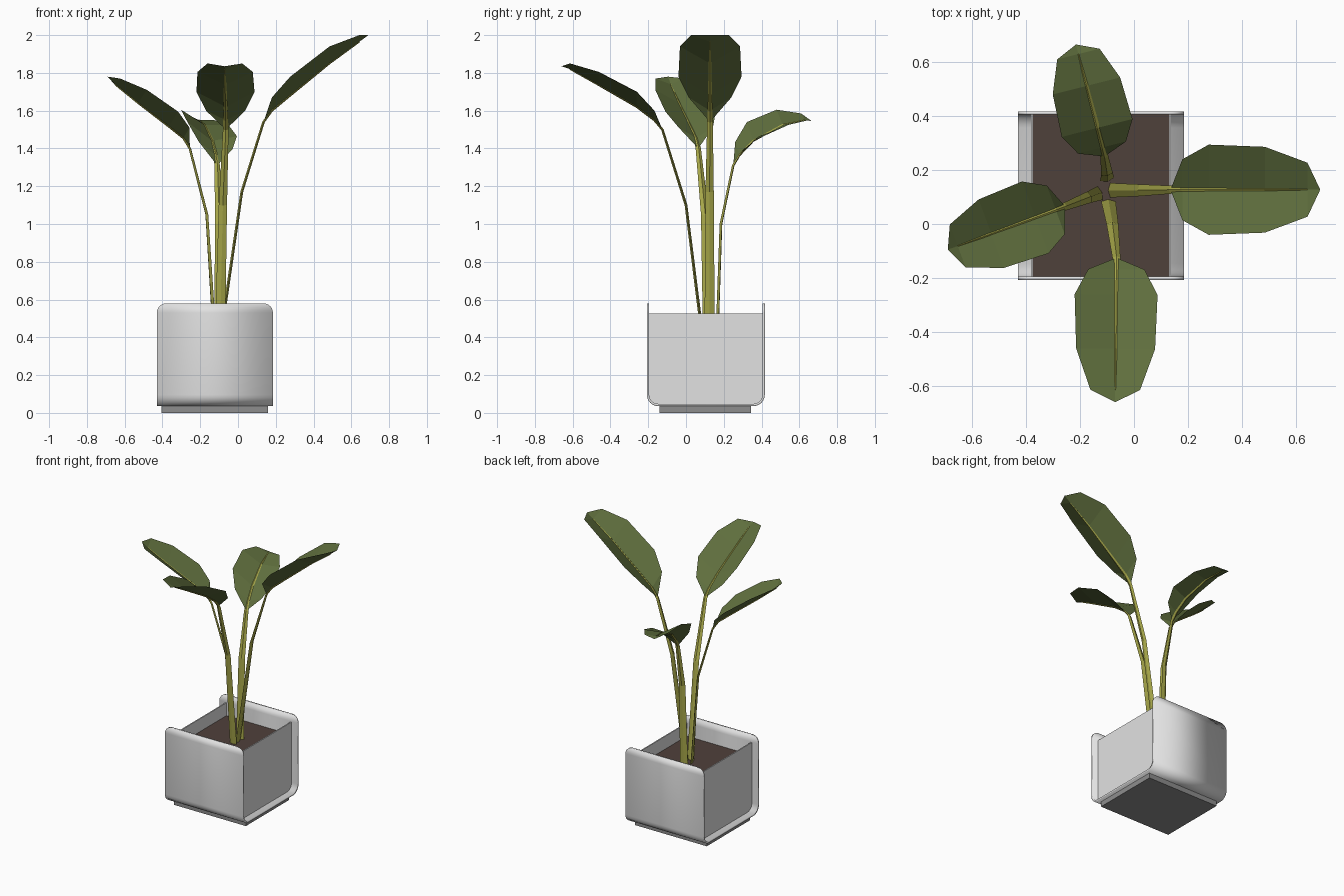
import bpy, bmesh, math
from mathutils import Vector

if "Cube" in bpy.data.objects:
    bpy.data.objects.remove(bpy.data.objects["Cube"])


def material(name, rgb):
    m = bpy.data.materials.new(name)
    m.diffuse_color = (*rgb, 1)
    m.use_nodes = True
    m.node_tree.nodes["Principled BSDF"].inputs["Base Color"].default_value = m.diffuse_color
    return m


POT = material("pale grey", (0.76, 0.76, 0.76))
BASE = material("mid grey", (0.27, 0.27, 0.27))
SOIL = material("brown soil", (0.078, 0.052, 0.043))
LEAF = material("leaf green", (0.117, 0.16, 0.048))
STEM = material("yellow green", (0.40, 0.40, 0.07))


def build(name, verts, faces, mat, fix=True):
    bm = bmesh.new()
    vs = [bm.verts.new(v) for v in verts]
    for f in faces:
        bm.faces.new([vs[i] for i in f])
    if fix:
        bmesh.ops.recalc_face_normals(bm, faces=bm.faces)
    me = bpy.data.meshes.new(name)
    bm.to_mesh(me)
    bm.free()
    me.materials.append(mat)
    ob = bpy.data.objects.new(name, me)
    bpy.context.collection.objects.link(ob)
    return ob


def prism(name, outline, x0, x1, mat):
    """Extrude a y-z outline along x."""
    n = len(outline)
    verts = [(x, y, z) for x in (x0, x1) for y, z in outline]
    faces = [tuple(range(n)), tuple(range(n, 2 * n))]
    faces += [(i, (i + 1) % n, n + (i + 1) % n, n + i) for i in range(n)]
    return build(name, verts, faces, mat)


def rect(y0, y1, z0, z1):
    return [(y0, z0), (y1, z0), (y1, z1), (y0, z1)]


# Pot shell: a sheet bent into a U, with rounded upper corners
X0, X1, Y0, Y1, ZB, ZT = -0.43, 0.185, -0.207, 0.417, 0.036, 0.58
R, N = 0.06, 6
YC = (Y0 + Y1) / 2
half = []                                   # (y, z, x inset) from front rim down
for k in range(N, -1, -1):
    a = math.pi / 2 * k / N
    half.append((Y0, ZT - 0.05 + 0.05 * math.sin(a), 0.05 * (1 - math.cos(a))))
for k in range(N + 1):
    a = math.pi / 2 * k / N
    half.append((Y0 + R * (1 - math.cos(a)), ZB + R * (1 - math.sin(a)), 0))
path = half + [(2 * YC - y, z, i) for y, z, i in reversed(half)]
verts = [p for y, z, i in path for p in ((X0 + i, y, z), (X1 - i, y, z))]
faces = [(2 * k, 2 * k + 2, 2 * k + 3, 2 * k + 1) for k in range(len(path) - 1)]
shell = build("pot_shell", verts, faces, POT, fix=False)
mod = shell.modifiers.new("thickness", "SOLIDIFY")
mod.thickness = 0.012
mod.offset = -1
bpy.context.view_layer.objects.active = shell
shell.select_set(True)
bpy.ops.object.shade_smooth_by_angle(angle=math.radians(35))

# Side panels recessed inside the shell
inner = []
for y, z, i in path:
    if z <= ZT - 0.05 + 1e-4:
        d = Vector((YC - y, 0.3 - z)).normalized() * 0.006
        inner.append((y + d.x, z + d.y))
prism("side_panel_right", inner, 0.13, 0.138, POT)
prism("side_panel_left", inner, -0.382, -0.374, POT)

# Soil and plinth
prism("soil", rect(Y0 + 0.01, Y1 - 0.01, 0.37, 0.435), -0.376, 0.132, SOIL)
prism("plinth", rect(-0.14, 0.345, 0, 0.038), -0.405, 0.16, BASE)

# Leaf template: stations along the leaf and half widths
FRACS = (0.08, 0.255, 0.63, 0.915)
WIDTHS = (0.113, 0.167, 0.159, 0.10)


def plant_leaf(label, stem, tip, mids, rise_l, rise_r, scale):
    base, tip = Vector(stem[-1]), Vector(tip)
    ahead = Vector((tip.x - base.x, tip.y - base.y, 0)).normalized()
    side = Vector((-ahead.y, ahead.x, 0))
    # Blade: two halves folded along the midrib
    mid = []
    for f, z in zip(FRACS, mids):
        p = base.lerp(tip, f)
        p.z = z
        mid.append(p)
    up = Vector((0, 0, 1))
    left = [p + side * w * scale + up * r for p, w, r in zip(mid, WIDTHS, rise_l)]
    right = [p - side * w * scale + up * r for p, w, r in zip(mid, WIDTHS, rise_r)]
    verts = [base, tip] + mid + left + right
    faces = [(0, 2, 6), (0, 10, 2), (5, 1, 9), (5, 13, 1)]
    for k in range(3):
        faces += [(2 + k, 3 + k, 7 + k, 6 + k), (2 + k, 10 + k, 11 + k, 3 + k)]
    build(label + "_leaf", verts, faces, LEAF)
    # Stalk: flattened four-sided tube tapering out along the midrib
    pts = [Vector(p) for p in stem] + mid
    wide = (0.027, 0.022, 0.015, 0.013, 0.011, 0.007, 0.002)
    n = len(pts)
    verts = []
    for k, p in enumerate(pts):
        t = (pts[min(k + 1, n - 1)] - pts[max(k - 1, 0)]).normalized()
        nrm = t.cross(side).normalized()
        w, h = wide[k], 0.008 - 0.0007 * k
        verts += [p + side * w, p + nrm * h, p - side * w, p - nrm * h]
    faces = [(0, 1, 2, 3), tuple(range(4 * n - 4, 4 * n))]
    for k in range(n - 1):
        for j in range(4):
            a, b = 4 * k + j, 4 * k + (j + 1) % 4
            faces.append((a, b, b + 4, a + 4))
    build(label + "_stalk", verts, faces, STEM)


# Four leaves
plant_leaf("right", [(-0.09, 0.125, 0.42), (0.02, 0.125, 1.17), (0.135, 0.127, 1.54)],
           (0.69, 0.127, 2.0), (1.60, 1.68, 1.85, 1.965),
           (0.07, 0.10, 0.09, 0.035), (0.07, 0.10, 0.09, 0.035), 1.0)
plant_leaf("left", [(-0.125, 0.115, 0.42), (-0.165, 0.10, 1.05), (-0.255, 0.065, 1.40)],
           (-0.69, -0.095, 1.78), (1.455, 1.515, 1.64, 1.74),
           (0.055, 0.08, 0.07, 0.03), (0.055, 0.08, 0.07, 0.03), 0.85)
plant_leaf("back", [(-0.10, 0.165, 0.42), (-0.10, 0.185, 1.0), (-0.11, 0.25, 1.31)],
           (-0.215, 0.665, 1.545), (1.365, 1.44, 1.525, 1.55),
           (0.07, 0.10, 0.08, 0.035), (0.03, 0.025, 0.0, 0.0), 0.81)
plant_leaf("front", [(-0.095, 0.085, 0.42), (-0.08, 0.0, 1.1), (-0.065, -0.125, 1.50)],
           (-0.07, -0.66, 1.835), (1.55, 1.62, 1.735, 1.82),
           (0.05, 0.08, 0.07, 0.03), (0.05, 0.08, 0.07, 0.03), 0.92)
